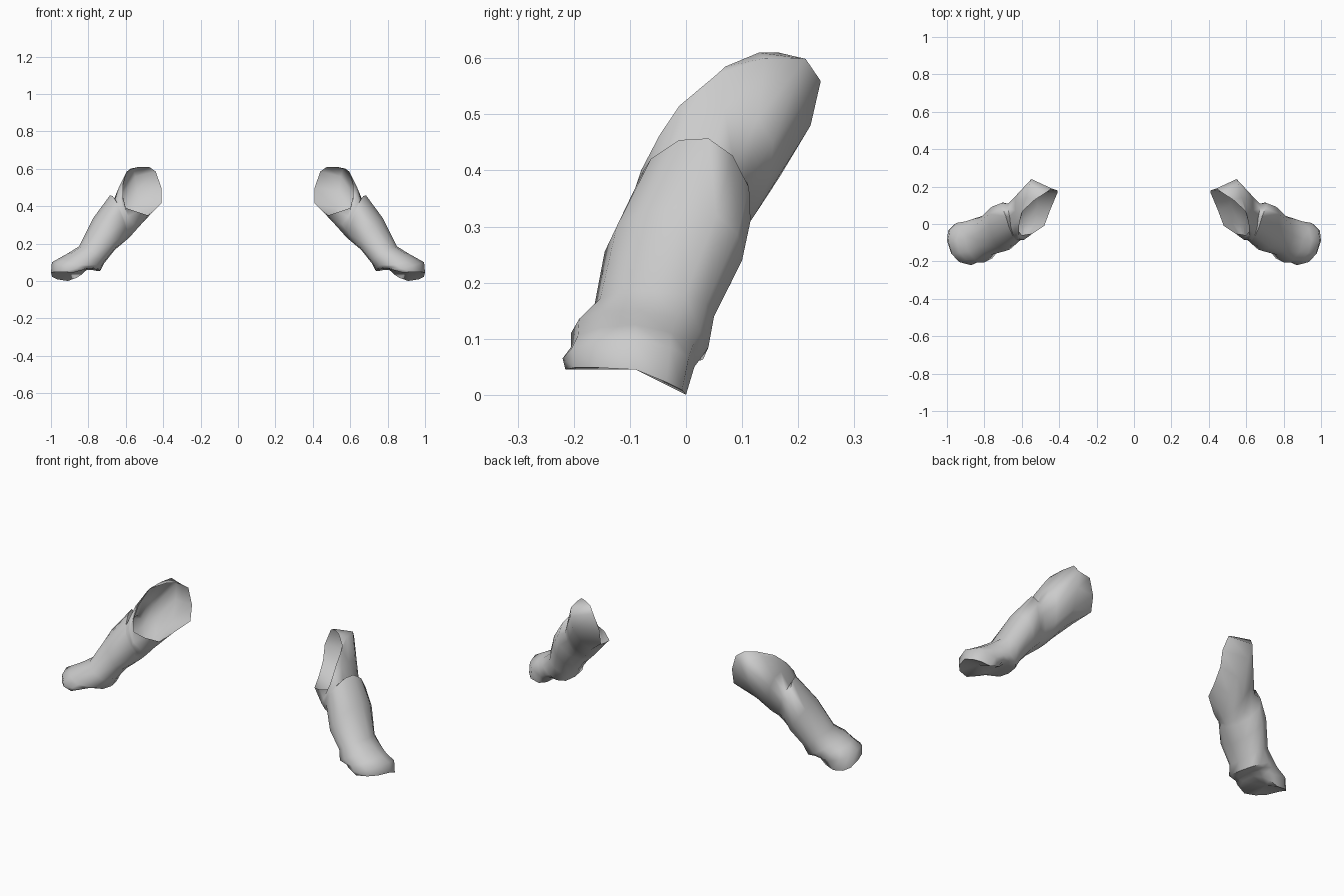
import bpy, bmesh, math
from mathutils import Vector

if "Cube" in bpy.data.objects:
    bpy.data.objects.remove(bpy.data.objects["Cube"])

cloth = bpy.data.materials.new("grey cloth")
cloth.use_nodes = True
GREY = (0.6, 0.6, 0.6, 1)
cloth.diffuse_color = GREY
cloth.node_tree.nodes["Principled BSDF"].inputs["Base Color"].default_value = GREY
SIDES = 12


def ring(top, bottom, back, front, power=0.9):
    """Closed loop through four extreme points; a low power is boxy, a high one pointed."""
    top, bottom, back, front = map(Vector, (top, bottom, back, front))
    mid = (top + bottom + back + front) / 4
    points = []
    for i in range(SIDES):
        a = 2 * math.pi * i / SIDES
        c, s = math.cos(a), math.sin(a)
        u = (top if c > 0 else bottom) - mid
        v = (back if s > 0 else front) - mid
        points.append(mid + u * abs(c) ** power + v * abs(s) ** power)
    return points


def sleeve(name, rings, cap):
    """Loft the rings into a tube, close the cuff and mirror it to the other arm."""
    bm = bmesh.new()
    loops = [[bm.verts.new(p) for p in points] for points in rings]
    for a, b in zip(loops, loops[1:]):
        for i in range(SIDES):
            j = (i + 1) % SIDES
            bm.faces.new((a[i], a[j], b[j], b[i]))
    tip = bm.verts.new(cap)
    for i in range(SIDES):
        bm.faces.new((loops[-1][i], loops[-1][(i + 1) % SIDES], tip))
    bmesh.ops.recalc_face_normals(bm, faces=bm.faces)
    mesh = bpy.data.meshes.new(name)
    bm.to_mesh(mesh)
    bm.free()
    mesh.materials.append(cloth)
    obj = bpy.data.objects.new(name, mesh)
    bpy.context.collection.objects.link(obj)
    obj.modifiers.new("other arm", "MIRROR").use_mirror_merge = False
    bpy.ops.object.select_all(action="DESELECT")
    obj.select_set(True)
    bpy.context.view_layer.objects.active = obj
    bpy.ops.object.shade_smooth_by_angle(angle=math.radians(65))


# Slanted shoulder opening, from the top round by the back
opening = [
    (.53, .13, .61), (.475, .165, .61), (.44, .19, .585), (.41, .18, .50),
    (.41, .165, .415), (.45, .07, .375), (.48, -.01, .35), (.54, -.05, .37),
    (.60, -.06, .39), (.615, -.04, .45), (.615, .0, .51), (.595, .07, .585),
]

# Other sections run from the upper arm to the cuff: top, bottom, back, front
sections = [
    # upper arm
    ((.575, .14, .60), (.525, .01, .295), (.54, .222, .48), (.615, -.063, .43), .85),
    # elbow crease, then the pointed fold over it
    ((.635, .07, .505), (.565, .0, .25), (.615, .15, .385), (.62, -.08, .40)),
    ((.665, .04, .42), (.585, -.005, .23), (.66, .105, .34), (.63, -.085, .385)),
    ((.685, .04, .457), (.595, -.01, .22), (.70, .115, .31), (.63, -.09, .37), 1.1),
    # forearm and wrist
    ((.775, -.01, .335), (.66, -.035, .165), (.73, .10, .24), (.69, -.145, .255)),
    ((.85, -.06, .185), (.715, -.06, .095), (.78, .05, .14), (.765, -.165, .15)),
    # flared cuff with a folded lip
    ((.905, -.08, .15), (.735, -.07, .055), (.82, .04, .085), (.80, -.205, .11)),
    ((.95, -.09, .125), (.775, -.08, .065), (.85, .03, .07), (.845, -.205, .085)),
    ((.995, -.09, .10), (.80, -.08, .07), (.89, .015, .05), (.87, -.22, .065), .8),
    ((1.0, -.09, .045), (.82, -.08, .06), (.91, .0, .0), (.88, -.215, .045), .8),
]
sleeve("sleeves", [opening] + [ring(*s) for s in sections], cap=(.91, -.09, .045))
